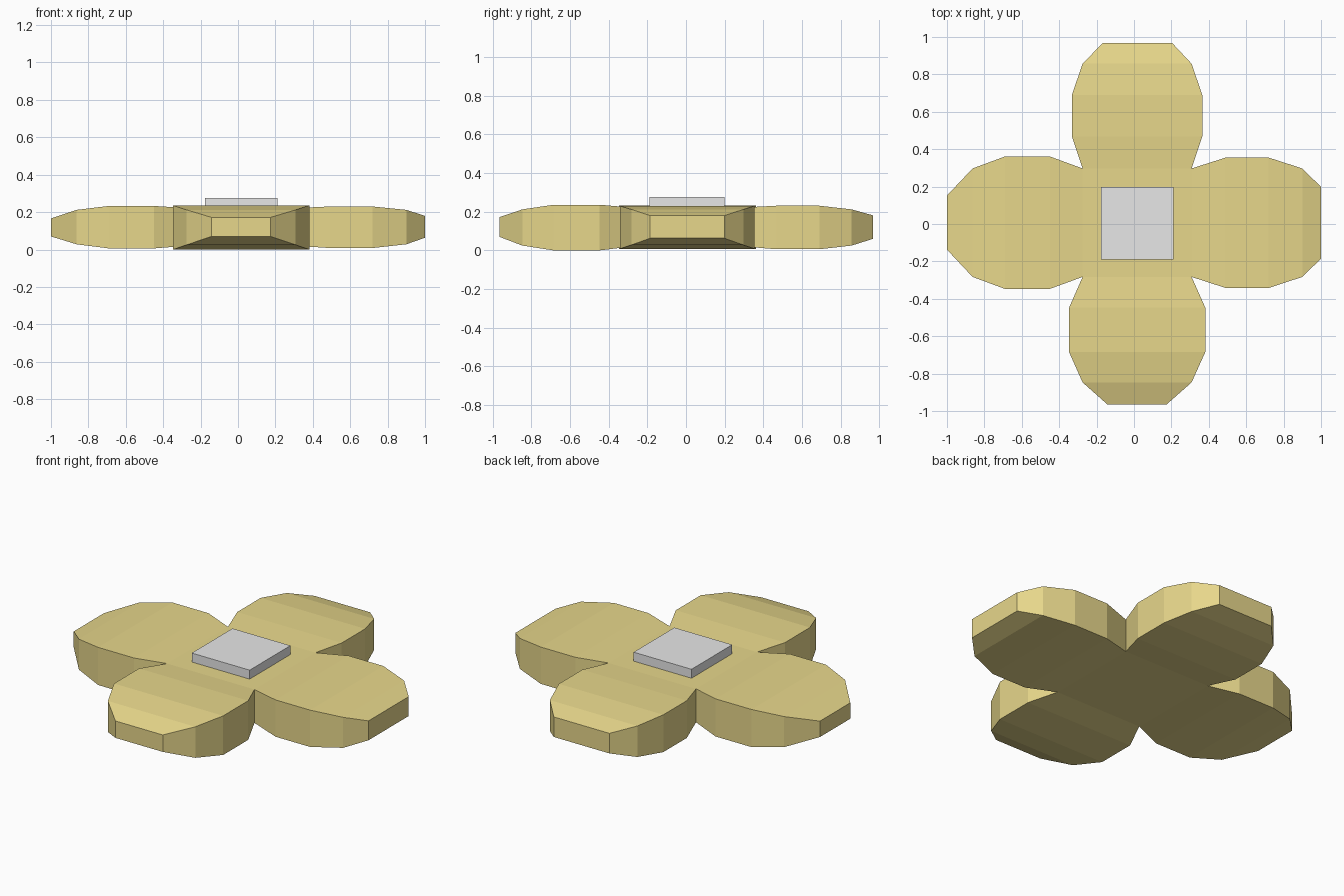
import bpy, bmesh

if "Cube" in bpy.data.objects:
    bpy.data.objects.remove(bpy.data.objects["Cube"])

def material(name, rgb):
    m = bpy.data.materials.new(name)
    m.diffuse_color = (*rgb, 1)
    m.use_nodes = True
    m.node_tree.nodes["Principled BSDF"].inputs["Base Color"].default_value = m.diffuse_color
    return m

def finish(name, bm, mat):
    bmesh.ops.remove_doubles(bm, verts=bm.verts, dist=0.0005)
    bmesh.ops.recalc_face_normals(bm, faces=bm.faces)
    me = bpy.data.meshes.new(name)
    bm.to_mesh(me)
    bm.free()
    me.materials.append(mat)
    bpy.context.collection.objects.link(bpy.data.objects.new(name, me))

yellow = material("pale yellow", (0.80, 0.68, 0.258))
grey = material("light grey", (0.80, 0.80, 0.80))

# Hub: only top and bottom, its sides open into the petals
X0, X1, Y0, Y1, Z0, Z1 = -0.275, 0.308, -0.283, 0.297, 0.02, 0.222
bm = bmesh.new()
for z in (Z0, Z1):
    bm.faces.new([bm.verts.new((x, y, z)) for x, y in
                  ((X0, Y0), (X1, Y0), (X1, Y1), (X0, Y1))])

# Petals: rectangular sections (distance, side low, side high, z low, z high)
petals = {
    "right": (0, [(X1, Y0, Y1, Z0, Z1), (0.49, -0.342, 0.355, 0.008, 0.23),
                  (0.72, -0.342, 0.355, 0.008, 0.23), (0.90, -0.283, 0.297, 0.028, 0.212),
                  (1.0, -0.185, 0.198, 0.063, 0.18)]),
    "left": (0, [(X0, Y0, Y1, Z0, Z1), (-0.45, -0.347, 0.361, 0.006, 0.233),
                 (-0.69, -0.347, 0.361, 0.006, 0.233), (-0.863, -0.283, 0.297, 0.028, 0.212),
                 (-1.0, -0.137, 0.152, 0.07, 0.166)]),
    "back": (1, [(Y1, X0, X1, Z0, Z1), (0.467, -0.332, 0.365, 0.006, 0.231),
                 (0.69, -0.332, 0.365, 0.006, 0.231), (0.857, X0, X1, 0.025, 0.212),
                 (0.968, -0.167, 0.204, 0.06, 0.181)]),
    "front": (1, [(Y0, X0, X1, Z0, Z1), (-0.447, -0.347, 0.381, 0.0, 0.236),
                  (-0.685, -0.347, 0.381, 0.0, 0.236), (-0.847, X0, X1, 0.025, 0.212),
                  (-0.965, -0.142, 0.174, 0.07, 0.172)]),
}
for axis, sections in petals.values():
    rings = []
    for d, a, b, lo, hi in sections:
        corners = ((a, lo), (b, lo), (b, hi), (a, hi))
        rings.append([bm.verts.new((d, s, z) if axis == 0 else (s, d, z))
                      for s, z in corners])
    for r, q in zip(rings, rings[1:]):
        for i in range(4):
            j = (i + 1) % 4
            bm.faces.new((r[i], r[j], q[j], q[i]))
    bm.faces.new(rings[-1])
finish("flower_petals", bm, yellow)

# Square flower centre
bm = bmesh.new()
bmesh.ops.create_cube(bm, size=1)
for v in bm.verts:
    v.co = (0.017 + v.co.x * 0.386, 0.005 + v.co.y * 0.388, 0.245 + v.co.z * 0.062)
finish("flower_centre", bm, grey)
